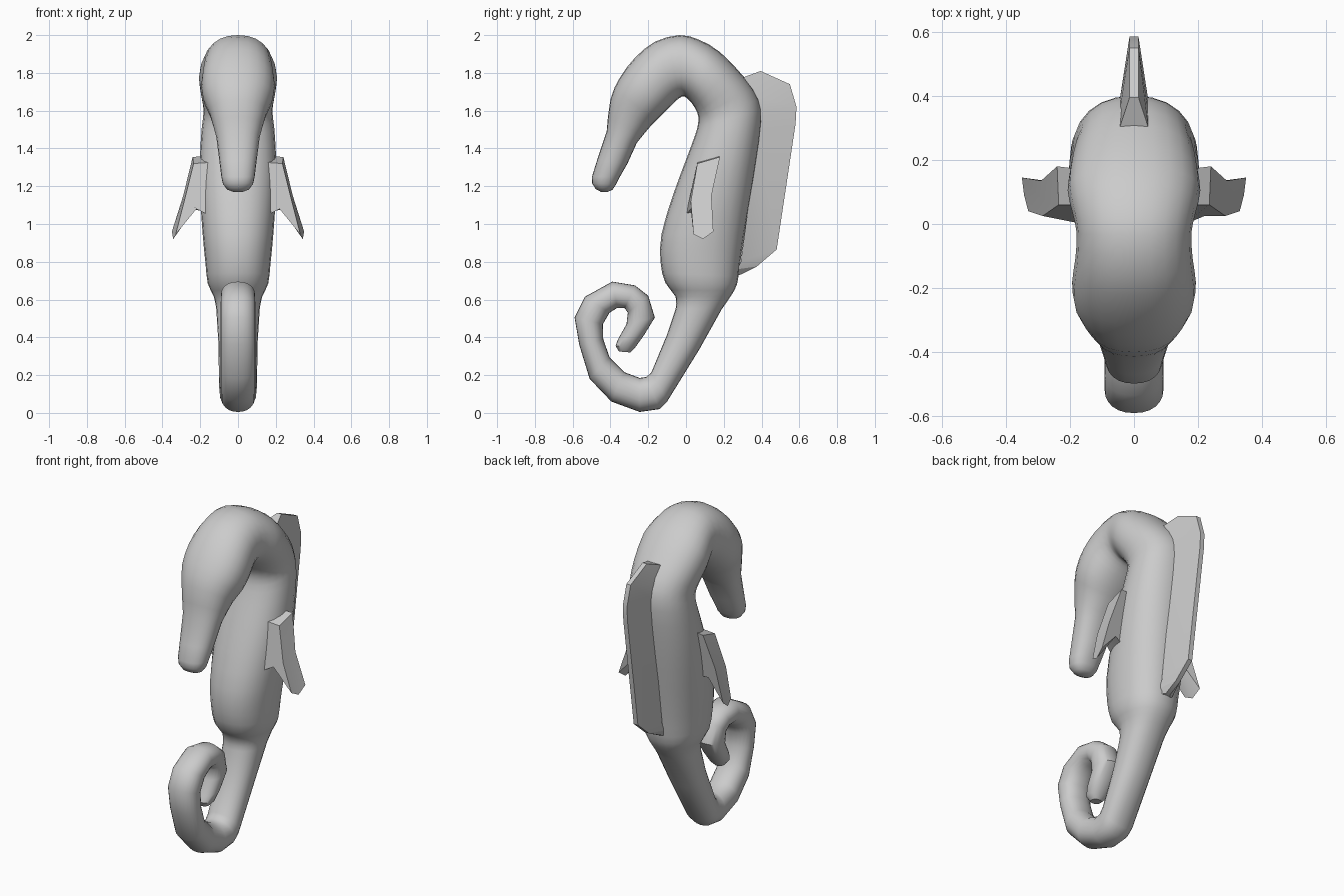
import bpy, bmesh, math
from mathutils import Vector

grey = bpy.data.materials.new("plain grey")
grey.diffuse_color = (0.6, 0.6, 0.6, 1)


def finish(name, bm, angle):
    """Turn a bmesh into a shaded, coloured object."""
    bmesh.ops.recalc_face_normals(bm, faces=bm.faces)
    me = bpy.data.meshes.new(name)
    bm.to_mesh(me)
    bm.free()
    me.materials.append(grey)
    ob = bpy.data.objects.new(name, me)
    bpy.context.collection.objects.link(ob)
    bpy.ops.object.select_all(action='DESELECT')
    ob.select_set(True)
    bpy.context.view_layer.objects.active = ob
    bpy.ops.object.shade_smooth_by_angle(angle=math.radians(angle))
    return ob


def skin(bm, loops):
    """Bridge closed loops of points and cap both ends."""
    rings = [[bm.verts.new(p) for p in loop] for loop in loops]
    n = len(rings[0])
    for a, b in zip(rings, rings[1:]):
        for i in range(n):
            j = (i + 1) % n
            bm.faces.new((a[i], a[j], b[j], b[i]))
    bm.faces.new(rings[0])
    bm.faces.new(rings[-1])


def smooth_rows(rows):
    """Insert one spline row between each pair of rows."""
    out = []
    for i in range(len(rows) - 1):
        a, b = rows[i], rows[i + 1]
        p, q = rows[max(i - 1, 0)], rows[min(i + 2, len(rows) - 1)]
        out.append(a)
        out.append([(9 * (s + t) - u - v) / 16 for u, s, t, v in zip(p, a, b, q)])
    return out + [rows[-1]]


def ring(row, sides=24, power=0.9):
    """Cross-section between an outer and an inner point in the middle plane."""
    yo, zo, yi, zi, w = row
    outer, inner = Vector((0, yo, zo)), Vector((0, yi, zi))
    mid, half = (outer + inner) / 2, (outer - inner) / 2
    pts = []
    for k in range(sides):
        t = math.tau * k / sides
        c, s = math.cos(t), math.sin(t)
        c, s = (math.copysign(abs(v) ** power, v) for v in (c, s))
        pts.append(mid + half * c + Vector((w * s, 0, 0)))
    return pts


# Snout, head, neck and trunk: outer y, z, inner y, z, half width
snout = [
    (-.450, 1.170, -.415, 1.170, .025), (-.478, 1.185, -.390, 1.180, .058),
    (-.497, 1.215, -.370, 1.210, .080), (-.498, 1.250, -.350, 1.250, .088),
    (-.470, 1.340, -.310, 1.320, .098)]
trunk = [
    (-.420, 1.490, -.260, 1.430, .115), (-.400, 1.660, -.190, 1.515, .150),
    (-.350, 1.775, -.140, 1.565, .185), (-.270, 1.880, -.090, 1.615, .193),
    (-.165, 1.965, -.050, 1.655, .183), (-.035, 2.000, -.020, 1.675, .179),
    (.070, 1.975, .000, 1.670, .192), (.180, 1.910, .030, 1.640, .207),
    (.310, 1.775, .060, 1.590, .195), (.385, 1.660, .065, 1.540, .182),
    (.400, 1.540, .050, 1.475, .192), (.375, 1.340, .000, 1.340, .202),
    (.345, 1.150, -.070, 1.150, .200), (.310, .945, -.130, .945, .187),
    (.285, .780, -.135, .800, .172), (.270, .680, -.110, .690, .160),
    (.235, .615, -.055, .615, .128), (.190, .550, -.055, .550, .115)]
# Curled tail, left coarser so its bends stay faceted
tail = [
    (.070, .335, -.100, .415, .104), (-.100, .060, -.183, .215, .100),
    (-.140, .020, -.210, .190, .097), (-.245, .005, -.245, .185, .092),
    (-.395, .060, -.325, .215, .092), (-.510, .180, -.405, .295, .092),
    (-.565, .360, -.438, .390, .092), (-.590, .505, -.440, .470, .092),
    (-.535, .615, -.405, .530, .092), (-.390, .695, -.365, .555, .090),
    (-.270, .675, -.325, .555, .085), (-.200, .620, -.308, .530, .080),
    (-.165, .505, -.315, .470, .075), (-.220, .415, -.360, .390, .068),
    (-.270, .345, -.373, .355, .055), (-.295, .320, -.355, .325, .030)]
bm = bmesh.new()
skin(bm, [ring(r) for r in snout + smooth_rows(trunk) + tail])
finish("body", bm, 40)

# Back fin: root y, z and rim y, z from top to bottom, thick root and thin rim
fin_rows = [
    (.310, 1.775, .395, 1.810), (.360, 1.680, .550, 1.740),
    (.393, 1.600, .585, 1.620), (.395, 1.500, .580, 1.530),
    (.300, .800, .480, .865), (.280, .760, .375, .775), (.270, .725, .290, .732)]
bm = bmesh.new()
skin(bm, [[(-.045, yr - .01, zr), (.045, yr - .01, zr), (.014, yo, zo), (-.014, yo, zo)]
          for yr, zr, yo, zo in fin_rows])
finish("back_fin", bm, 20)

# Side fins: front, middle and back outlines, mirrored to the other side
front = [(.16, .06, 1.325), (.235, .06, 1.32), (.285, .025, 1.12),
         (.33, .04, .945), (.22, .025, 1.08), (.16, .00, 1.05)]
back = [(.16, .17, 1.36), (.24, .18, 1.355), (.29, .135, 1.15),
        (.35, .145, .96), (.24, .13, 1.08), (.16, .10, 1.06)]
middle = [tuple((a + b) / 2 for a, b in zip(p, q)) for p, q in zip(front, back)]
middle[3] = (.343, .09, .92)
for side, label in ((1, "right"), (-1, "left")):
    bm = bmesh.new()
    skin(bm, [[(side * x, y, z) for x, y, z in loop] for loop in (front, middle, back)])
    finish(label + "_side_fin", bm, 25)
